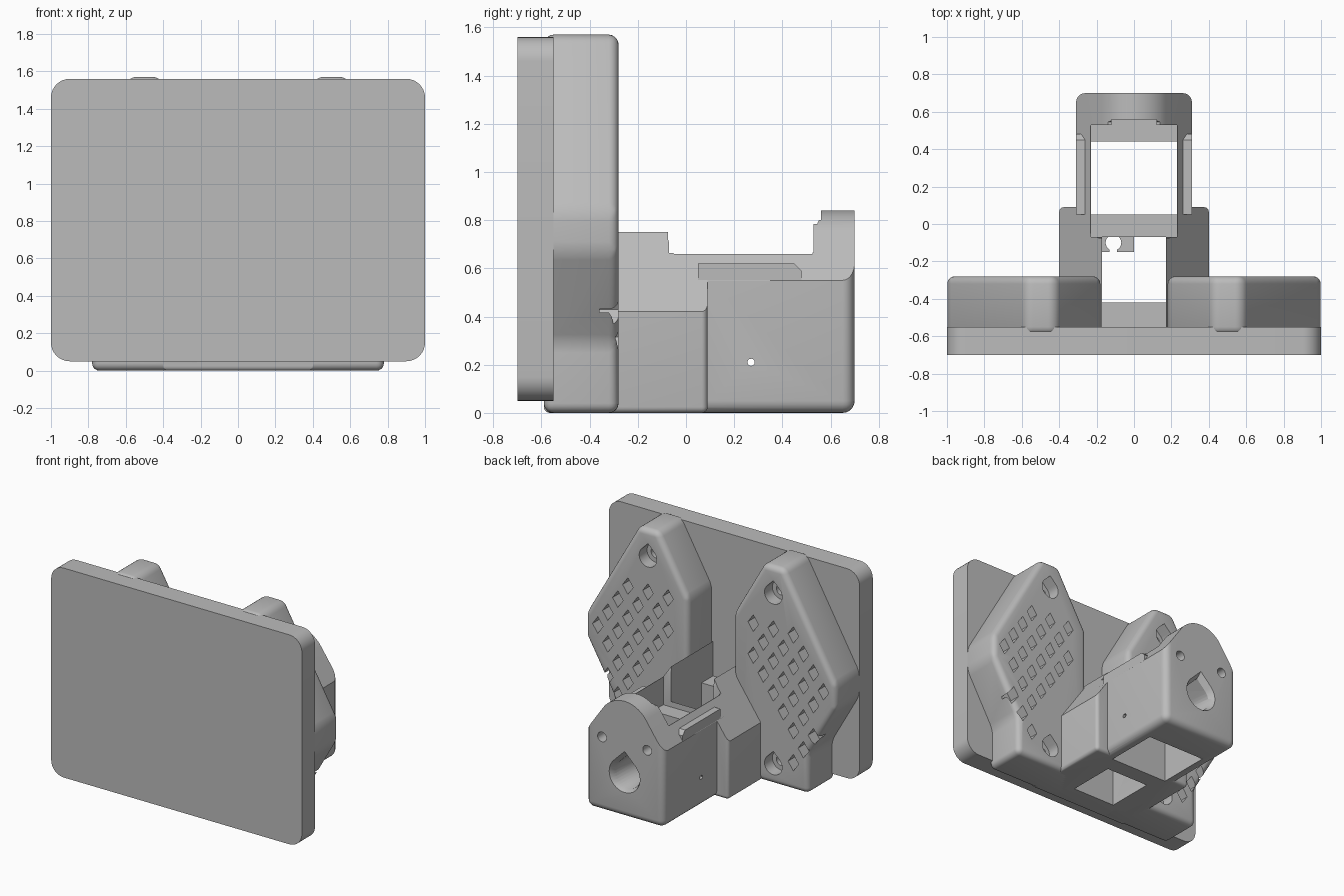
import bpy, bmesh, math
from mathutils import Vector

if "Cube" in bpy.data.objects:
    bpy.data.objects.remove(bpy.data.objects["Cube"])

grey = bpy.data.materials.new("plain grey")
grey.use_nodes = True
grey.diffuse_color = (0.5, 0.5, 0.5, 1)
grey.node_tree.nodes["Principled BSDF"].inputs["Base Color"].default_value = (0.5, 0.5, 0.5, 1)


def prism(name, outlines, axis, a, b, bevel=0, rule=None, segments=5, grow=1):
    """Extrude outlines along an axis from a to b; round edges chosen by rule."""
    bm = bmesh.new()
    place = {"x": lambda p, d: (d, p[0], p[1]),
             "y": lambda p, d: (p[0], d, p[1]),
             "z": lambda p, d: (p[0], p[1], d)}[axis]
    for pts in outlines:
        mid = sum((Vector(p) for p in pts), Vector((0, 0))) / len(pts)
        near = [bm.verts.new(place(p, a)) for p in pts]
        far = [bm.verts.new(place(mid + (Vector(p) - mid) * grow, b)) for p in pts]
        bm.faces.new(near)
        bm.faces.new(far)
        for i in range(len(pts)):
            j = (i + 1) % len(pts)
            bm.faces.new((near[i], near[j], far[j], far[i]))
    bmesh.ops.recalc_face_normals(bm, faces=bm.faces)
    if bevel:
        edges = [e for e in bm.edges if rule is None or rule(e.verts[0].co, e.verts[1].co)]
        bmesh.ops.bevel(bm, geom=edges, offset=bevel, segments=segments,
                        profile=0.5, affect="EDGES", clamp_overlap=True)
    mesh = bpy.data.meshes.new(name)
    bm.to_mesh(mesh)
    bm.free()
    mesh.materials.append(grey)
    ob = bpy.data.objects.new(name, mesh)
    bpy.context.collection.objects.link(ob)
    return ob


def rect(x0, x1, y0, y1):
    return [(x0, y0), (x1, y0), (x1, y1), (x0, y1)]


def box(x0, x1, y0, y1, z0, z1, name="cutter"):
    return prism(name, [rect(x0, x1, y0, y1)], "z", z0, z1)


def circle(x, z, r, n=24):
    return [(x + r * math.cos(math.tau * i / n), z + r * math.sin(math.tau * i / n)) for i in range(n)]


def teardrop(x, z, r, n=24):
    arc = [math.radians(135 + 270 * i / n) for i in range(n + 1)]
    return [(x + r * math.cos(t), z + r * math.sin(t)) for t in arc] + [(x, z + r * 1.41)]


def combine(ob, tools, operation="DIFFERENCE"):
    """Apply boolean tools to an object and remove them."""
    for tool in tools:
        tool.hide_render = True
        mod = ob.modifiers.new("bool", "BOOLEAN")
        mod.operation, mod.solver, mod.object = operation, "EXACT", tool
    bpy.context.view_layer.update()
    result = bpy.data.meshes.new_from_object(ob.evaluated_get(bpy.context.evaluated_depsgraph_get()))
    ob.modifiers.clear()
    ob.data = result
    for tool in tools:
        bpy.data.objects.remove(tool)


# Front panel with rounded corners
panel = prism("front_panel", [rect(-1, 1, 0.05, 1.56)], "y", -0.7, -0.55, 0.1,
              lambda p, q: abs(p.y - q.y) > 0.1, 8)

# Wings: rounded plates with screw holes and a lattice of diamond pockets
wing_outline = [(0.18, 0), (0.78, 0), (0.78, 0.29), (0.998, 0.67),
                (0.998, 0.84), (0.58, 1.57), (0.42, 1.57), (0.18, 1.15)]


def in_lattice(x, z):
    """True well inside the sloping borders of the wing and clear of the bracket."""
    upper = min(1.48 - (x - 0.58) * 1.74, 1.48 + (x - 0.42) * 1.74) - 0.13
    lower = max(0.42 + (x - 0.82) * 1.74, 0.98 - (x - 0.2) * 1.74)
    screw = min(math.hypot(x - 0.5, z - s) for s in (1.37, 0.14))
    return 0.27 < x < 0.93 and lower < z < upper and screw > 0.17


for side, label in ((1, "left"), (-1, "right")):
    wing = prism(label + "_wing", [[(side * x, z) for x, z in wing_outline]], "y", -0.59, -0.28, 0.04)
    diamonds = []
    for row in range(12):
        for col in range(7):
            x, z = 0.18 + 0.16 * col + 0.08 * (row % 2), 0.2 + 0.115 * row
            if in_lattice(x, z):
                diamonds.append([(side * (x + dx), z + dz) for dx, dz in
                                 ((0.042, 0), (0, 0.06), (-0.042, 0), (0, -0.06))])
    tools = [prism("cutter", diamonds, "y", -0.36, -0.2)]
    for z in (1.37, 0.14):
        tools += [prism("cutter", [teardrop(side * 0.5, z, 0.07)], "y", -0.37, -0.2),
                  prism("cutter", [circle(side * 0.5, z, 0.038)], "y", -0.5, -0.3)]
    combine(wing, tools)


# Bracket: wide arm block, narrower rear housing with an arched back
def low(p, q):
    return p.z + q.z < 0.01


arms = prism("bracket", [[(-0.4, 0), (0.4, 0), (0.4, 0.42), (0.17, 0.75), (-0.17, 0.75), (-0.4, 0.42)]],
             "y", -0.59, 0.09, 0.025,
             lambda p, q: low(p, q) or (p.y + q.y > 0.17 and abs(p.x - q.x) < 0.01))
arch = [(0.207 * math.cos(t), 0.633 + 0.207 * math.sin(t))
        for t in (math.radians(35 + 110 * i / 20) for i in range(21))]
rear = prism("rear_housing", [[(-0.31, 0), (0.31, 0), (0.31, 0.55)] + arch + [(-0.31, 0.55)]],
             "y", 0, 0.7, 0.05,
             lambda p, q: low(p, q) or (p.y + q.y > 1.39 and abs(p.x - q.x) < 0.01))
rails = [prism("rail", [rect(s * 0.22, s * 0.309, 0.4, 0.62)], "y", 0.05, 0.48, 0.03,
               lambda p, q: p.y + q.y > 0.95 and p.z + q.z > 1.23, 1) for s in (1, -1)]
combine(arms, [rear] + rails, "UNION")

# Openings in the bracket
combine(arms, [
    prism("cutter", [[(-0.075, 1), (-0.075, 0.72), (-0.05, 0.66), (0.525, 0.66),
                      (0.525, 0.785), (0.545, 0.785), (0.56, 0.82), (0.56, 1)]], "x", -0.5, 0.5),
    box(-0.23, 0.23, -0.07, 0.53, 0.46, 0.9),
    box(-0.12, 0.12, 0.4, 0.56, 0.46, 0.9),
    box(-0.23, 0.23, 0.05, 0.44, -0.1, 0.6),
    box(-0.17, 0.17, -0.42, -0.07, -0.1, 0.9),
    box(-0.17, 0.17, -0.55, -0.05, 0.5, 0.9),
    prism("cutter", [teardrop(0, 0.3, 0.1)], "y", 0.4, 0.8),
    prism("cutter", [teardrop(0, 0.3, 0.095)], "y", 0.65, 0.71, grow=1.35),
    prism("cutter", [circle(s * 0.18, 0.535, 0.035) for s in (1, -1)], "y", 0.6, 0.8),
    prism("cutter", [circle(0.27, 0.21, 0.015, 12)], "x", -0.5, 0.5),
])

# Cable clip on the cross wall
clip = box(-0.17, 0, -0.15, -0.06, 0.3, 0.45, "cable_clip")
combine(clip, [prism("cutter", [circle(-0.11, -0.1, 0.042)], "z", 0.2, 0.6),
               box(-0.13, -0.09, -0.2, -0.1, 0.2, 0.6)])

# Smooth rounded edges, keep creases sharp
bpy.ops.object.select_all(action="DESELECT")
for ob in bpy.context.scene.objects:
    if ob.type == "MESH":
        ob.select_set(True)
        bpy.context.view_layer.objects.active = ob
bpy.ops.object.shade_smooth_by_angle(angle=math.radians(30))
